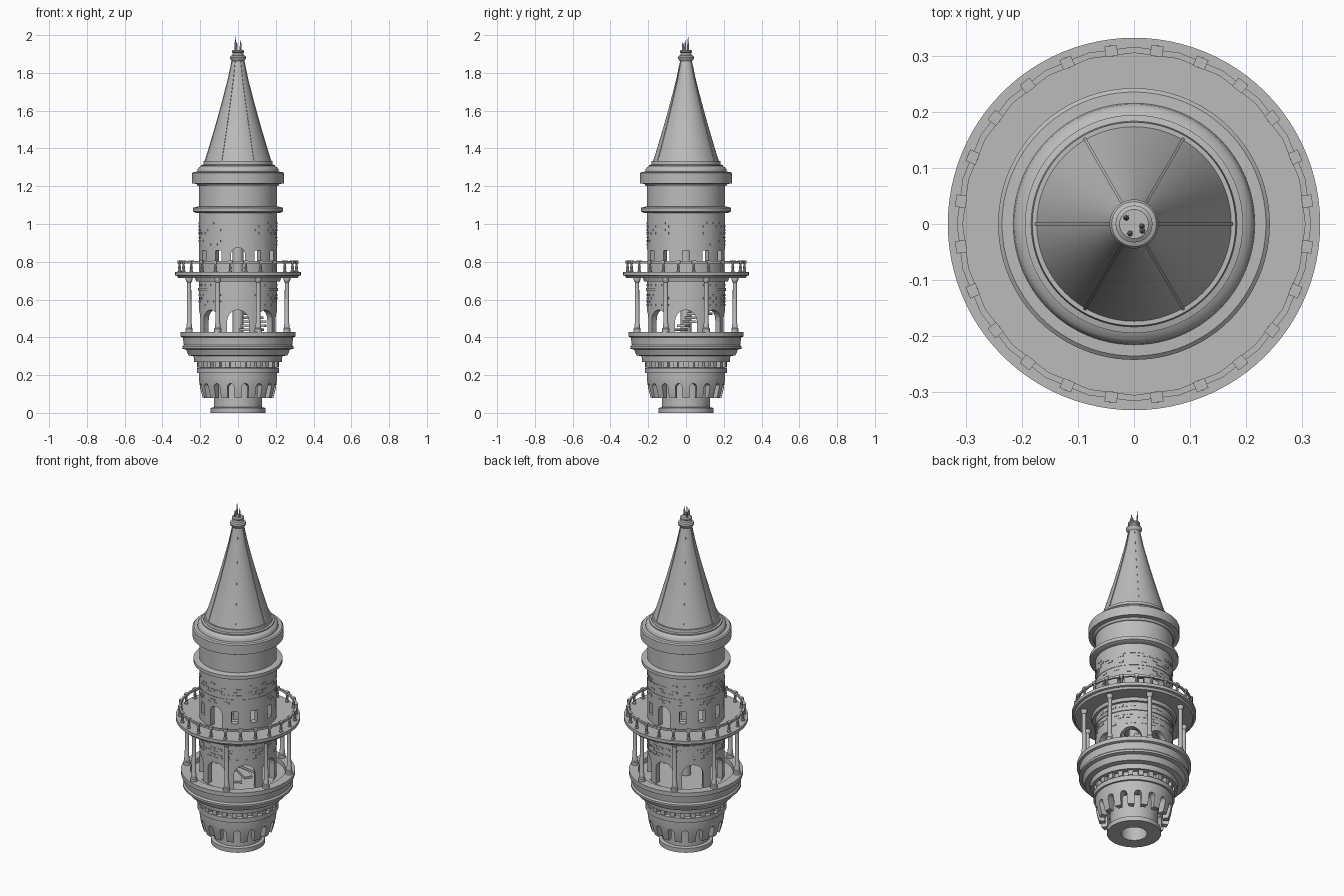
import bpy, bmesh, math, random
from mathutils import Matrix, Vector

random.seed(4)
old = bpy.data.objects.get("Cube")
if old:
    bpy.data.objects.remove(old, do_unlink=True)

GREY = (0.5, 0.5, 0.5, 1)
stone = bpy.data.materials.new("grey_stone")
stone.use_nodes = True
stone.diffuse_color = GREY
stone.node_tree.nodes["Principled BSDF"].inputs["Base Color"].default_value = GREY


def finish(name, bm, smooth=True):
    bmesh.ops.recalc_face_normals(bm, faces=bm.faces[:])
    mesh = bpy.data.meshes.new(name)
    bm.to_mesh(mesh)
    bm.free()
    mesh.materials.append(stone)
    ob = bpy.data.objects.new(name, mesh)
    bpy.context.collection.objects.link(ob)
    bpy.ops.object.select_all(action='DESELECT')
    ob.select_set(True)
    bpy.context.view_layer.objects.active = ob
    if smooth:
        bpy.ops.object.shade_smooth_by_angle(angle=math.radians(30))
    return ob


def lathe(name, pts, seg=72, spots=((0, 0),)):
    """Turn an (r, z) outline around each spot; outlines off the axis are closed."""
    bm = bmesh.new()
    on_axis = pts[0][0] == 0
    for sx, sy in spots:
        rings = []
        for i in range(seg):
            a = math.tau * i / seg
            rings.append([bm.verts.new((sx + r * math.cos(a), sy + r * math.sin(a), z)) for r, z in pts])
        for i in range(seg):
            p, q = rings[i], rings[(i + 1) % seg]
            for j in range(len(pts) - on_axis):
                k = (j + 1) % len(pts)
                bm.faces.new((p[j], q[j], q[k], p[k]))
    bmesh.ops.remove_doubles(bm, verts=bm.verts[:], dist=1e-5)
    return finish(name, bm)


def around(n, offset=0.0):
    return [math.tau * (i + offset) / n for i in range(n)]


def turned(a, t, r, z):
    """Point at tangent t, radius r, height z, swung by angle a from the front."""
    return Matrix.Rotation(a, 4, 'Z') @ Vector((t, -r, z))


def prism(bm, ring_a, ring_b):
    a = [bm.verts.new(p) for p in ring_a]
    b = [bm.verts.new(p) for p in ring_b]
    bm.faces.new(a)
    bm.faces.new(b[::-1])
    for i in range(len(a)):
        j = (i + 1) % len(a)
        bm.faces.new((a[i], b[i], b[j], a[j]))


def box(bm, a, r, z, wide, deep, high):
    m = Matrix.Rotation(a, 4, 'Z') @ Matrix.Translation((0, -r, z)) @ Matrix.Diagonal((wide, deep, high, 1))
    bmesh.ops.create_cube(bm, size=1, matrix=m)


def box_ring(name, angles, r, z, wide, deep, high):
    bm = bmesh.new()
    for a in angles:
        box(bm, a, r, z, wide, deep, high)
    return finish(name, bm, False)


def arch(bm, a, width, low, high, r0, r1, round_top=True):
    w = width / 2
    top = [(w, high), (-w, high)]
    if round_top:
        top = [(w * math.cos(math.pi * i / 10), high - w + w * math.sin(math.pi * i / 10)) for i in range(11)]
    outline = [(-w, low), (w, low)] + top
    prism(bm, [turned(a, t, r0, z) for t, z in outline], [turned(a, t, r1, z) for t, z in outline])


def cut(ob, bm, name):
    cutter = finish(name, bm, False)
    cutter.hide_render = True
    mod = ob.modifiers.new("openings", 'BOOLEAN')
    mod.object = cutter
    mod.solver = 'EXACT'
    bpy.context.view_layer.objects.active = ob
    bpy.ops.object.modifier_apply(modifier=mod.name)
    bpy.data.objects.remove(cutter, do_unlink=True)


# Foot and neck, open underneath
lathe("foot_ring", [(.07, 0), (.145, 0), (.145, .026), (.128, .03), (.128, .18), (.07, .18)])
lathe("neck_ceiling", [(0, .16), (.09, .16), (.09, .18), (0, .18)])

# Hanging arcade of corbels
corbels = lathe("corbel_arcade", [(.155, .08), (.187, .08), (.2, .13), (.207, .18), (.207, .215), (.1, .215), (.1, .168), (.155, .168)])
bm = bmesh.new()
for a in around(16, .5):
    arch(bm, a, .036, .05, .155, .13, .26)
cut(corbels, bm, "corbel_cutter")

# Stepped mouldings carrying the lower balcony
lathe("balcony_corbelling", [(0, .21), (.218, .21), (.218, .237), (.198, .24), (.198, .27), (.232, .27),
                             (.235, .3), (.262, .305), (.275, .335), (.295, .34), (.295, .352), (.287, .36),
                             (.292, .4), (.305, .404), (.305, .428), (.255, .428), (.255, .4), (0, .4)])
box_ring("dentil_blocks", around(24), .203, .255, .026, .03, .03)

# Round wall with arches, windows and two doors
wall = lathe("tower_wall", [(.172, .39), (.207, .39), (.207, 1.23), (.172, 1.23)], 96)
bm = bmesh.new()
for a in around(8):
    arch(bm, a, .115, .401, .545, .16, .26)
for i, a in enumerate(around(12)):
    if i % 6 == 0:
        arch(bm, a, .075, .747, .875, .16, .26)
    else:
        arch(bm, a, .036, .79, .86, .16, .26, False)
cut(wall, bm, "wall_cutter")
lathe("wall_string_course", [(.19, .645), (.212, .645), (.212, .66), (.19, .66)])
lathe("upper_string_course", [(.19, .925), (.2095, .925), (.2095, .932), (.19, .932)])

# Slightly raised stones in the masonry
bm = bmesh.new()
for low, rows in ((.565, 4), (.67, 1), (.885, 2), (.945, 4)):
    for row in range(rows):
        for a in around(30, row % 2 / 2):
            if random.random() < .5:
                box(bm, a, .2065, low + .018 * row + .006, .03, .006, .011)
finish("raised_stones", bm, False)

# Inner newel and winding stair
lathe("newel_post", [(0, .39), (.028, .39), (.028, 1.22), (0, 1.22)], 24)
bm = bmesh.new()
for i in range(14):
    box(bm, i * .4 + .6, .085, .42 + i * .021, .045, .13, .014)
finish("winding_steps", bm, False)

# Eight columns between the balconies
spots = [turned(a, 0, .28, 0).xy for a in around(8, .5)]
lathe("balcony_columns", [(0, .42), (.019, .42), (.019, .445), (.015, .45), (.015, .468), (.012, .475),
                          (.011, .69), (.015, .695), (.018, .705), (.018, .72), (0, .72)], 16, spots)

# Upper deck and its railing
lathe("upper_deck", [(.06, .725), (.17, .725), (.17, .695), (.222, .695), (.228, .713), (.315, .713), (.322, .725),
                     (.333, .728), (.333, .746), (.06, .746)], 96)
lathe("railing_rail", [(.306, .792), (.317, .792), (.317, .804), (.306, .804)], 24)
posts = around(24, .5)
lathe("railing_balusters", [(0, .74), (.01, .74), (.01, .752), (.006, .757), (.0085, .768), (.005, .785),
                            (.009, .793), (0, .793)], 10, [turned(a, 0, .312, 0).xy for a in posts])
box_ring("railing_post_caps", posts, .312, .799, .022, .019, .016)

# Upper mouldings and cornice
lathe("wall_belt", [(.18, 1.058), (.222, 1.058), (.238, 1.066), (.238, 1.086), (.215, 1.092), (.18, 1.092)])
lathe("cornice", [(0, 1.2), (.212, 1.2), (.22, 1.212), (.243, 1.215), (.243, 1.27), (.236, 1.276), (.216, 1.277),
                  (.214, 1.29), (.207, 1.3), (.195, 1.306), (.195, 1.312), (.184, 1.315), (.182, 1.333), (0, 1.333)], 96)

# Flared spire with six ribs
slope = [(.174, 1.333), (.156, 1.39), (.139, 1.447), (.108, 1.553), (.079, 1.66), (.052, 1.765), (.03, 1.87)]
lathe("spire_roof", [(0, 1.325)] + slope + [(0, 1.87)], 72)
bm = bmesh.new()
for a in around(6, .5):
    outline = [(r + .003, z) for r, z in slope] + [(r - .01, z) for r, z in reversed(slope)]
    prism(bm, [turned(a, -.0025, r, z) for r, z in outline], [turned(a, .0025, r, z) for r, z in outline])
finish("spire_ribs", bm, False)

# Finial collar and spikes
lathe("finial_collar", [(0, 1.862), (.032, 1.862), (.042, 1.874), (.044, 1.882), (.04, 1.89), (.03, 1.894),
                        (.027, 1.905), (.033, 1.91), (.033, 1.917), (.026, 1.922), (0, 1.922)], 32)
for name, x, y, top in (("tall_spike", -.014, .011, 2.0), ("side_spike", .014, -.004, 1.975),
                        ("front_spike", -.007, -.017, 1.965), ("short_spike", .015, -.012, 1.95)):
    lathe(name, [(0, 1.915), (.0055, 1.915), (.0045, 1.95 if top > 1.96 else 1.93), (0, top)], 8, [(x, y)])
